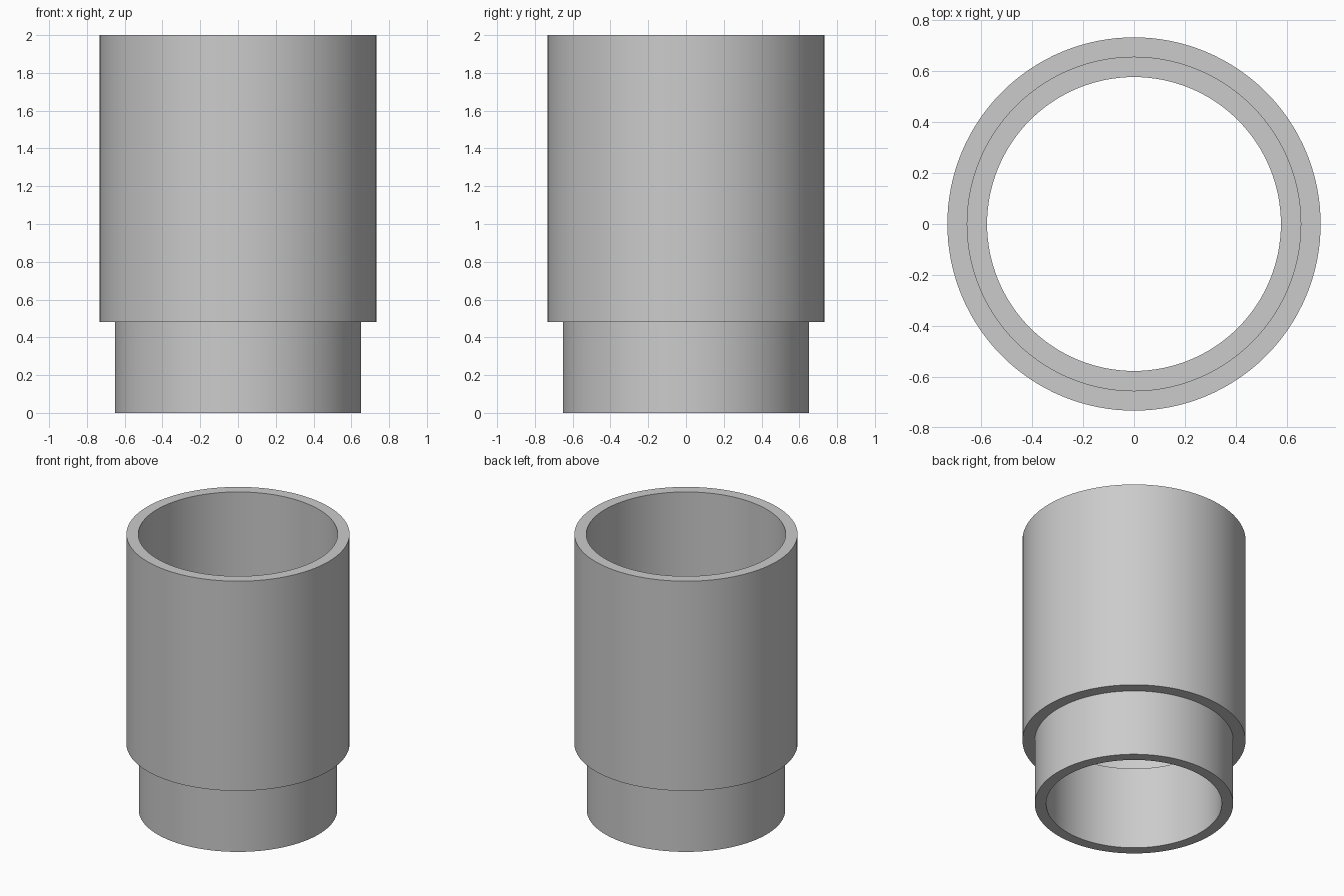
import bpy
import bmesh
import math

cube = bpy.data.objects.get("Cube")
if cube:
    bpy.data.objects.remove(cube, do_unlink=True)

# Single plain grey
grey = bpy.data.materials.new("light_grey")
grey.use_nodes = True
colour = (0.6, 0.6, 0.6, 1.0)
grey.diffuse_color = colour
grey.node_tree.nodes["Principled BSDF"].inputs["Base Color"].default_value = colour

SEGMENTS = 128


def lathe(name, profile):
    """Revolve a closed (radius, height) profile around the z axis."""
    bm = bmesh.new()
    rings = []
    for radius, height in profile:
        ring = bmesh.ops.create_circle(bm, segments=SEGMENTS, radius=radius)["verts"]
        bmesh.ops.translate(bm, verts=ring, vec=(0, 0, height))
        rings.append(ring)
    for lower, upper in zip(rings, rings[1:] + rings[:1]):
        for i in range(SEGMENTS):
            j = (i + 1) % SEGMENTS
            bm.faces.new((lower[i], lower[j], upper[j], upper[i]))
    bmesh.ops.recalc_face_normals(bm, faces=bm.faces)
    mesh = bpy.data.meshes.new(name)
    bm.to_mesh(mesh)
    bm.free()
    mesh.materials.append(grey)
    obj = bpy.data.objects.new(name, mesh)
    bpy.context.collection.objects.link(obj)
    bpy.ops.object.select_all(action="DESELECT")
    obj.select_set(True)
    bpy.context.view_layer.objects.active = obj
    bpy.ops.object.shade_smooth_by_angle(angle=math.radians(30))
    return obj


# Stepped tube: narrow spigot below, wide socket above, ledge inside
lathe("stepped_tube_coupler", [
    (0.577, 0.0),
    (0.652, 0.0),
    (0.652, 0.48),
    (0.733, 0.48),
    (0.733, 2.0),
    (0.655, 2.0),
    (0.655, 0.60),
    (0.577, 0.60),
])
